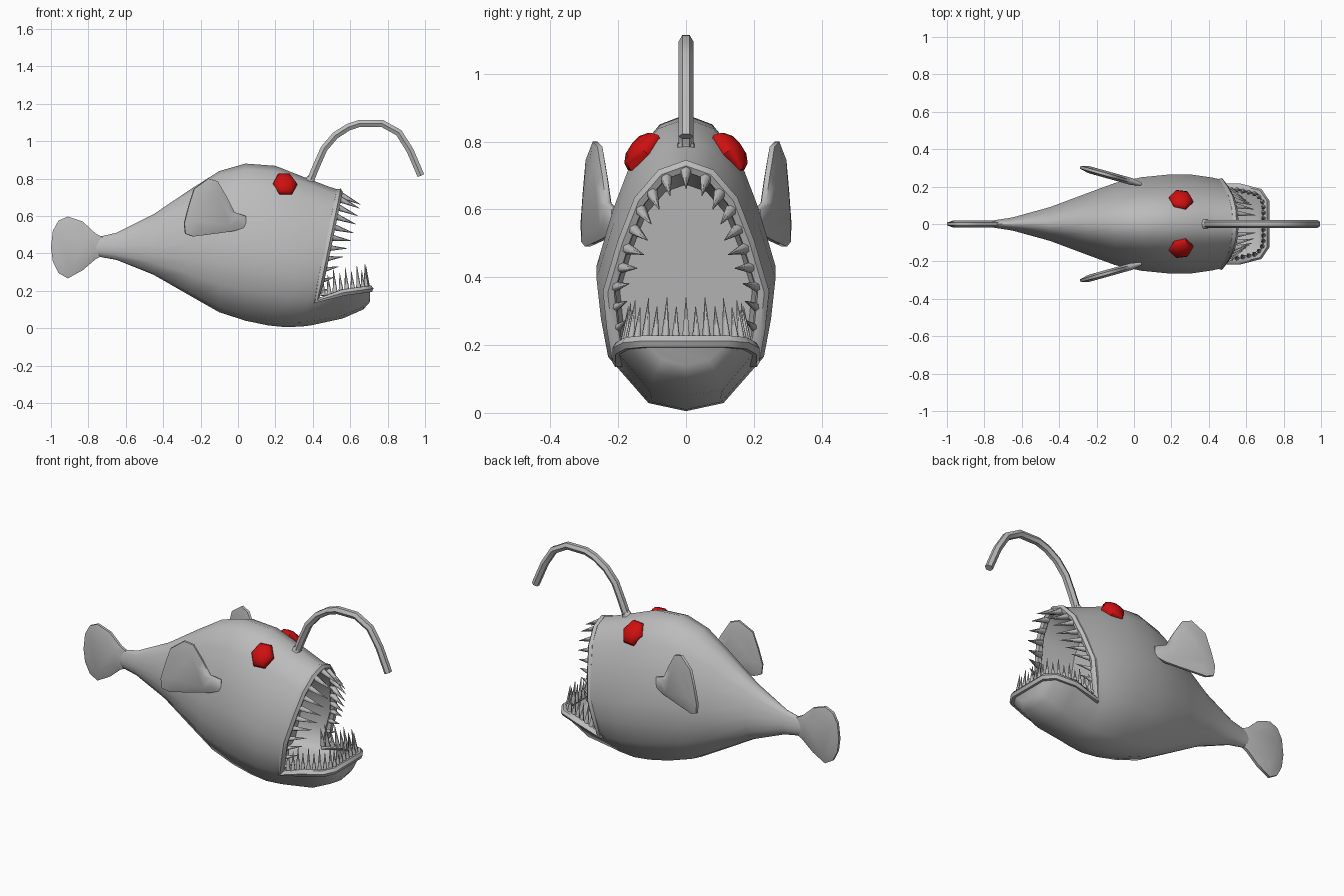
import bpy, bmesh, math
from mathutils import Vector, Matrix

if "Cube" in bpy.data.objects:
    bpy.data.objects.remove(bpy.data.objects["Cube"])


def material(name, rgb):
    m = bpy.data.materials.new(name)
    m.diffuse_color = (*rgb, 1)
    m.use_nodes = True
    m.node_tree.nodes["Principled BSDF"].inputs["Base Color"].default_value = m.diffuse_color
    return m


GREY = material("skin grey", (0.5, 0.5, 0.5))
RED = material("eye red", (0.62, 0.005, 0.005))


def finish(bm, name, mat=GREY, angle=40):
    bmesh.ops.recalc_face_normals(bm, faces=bm.faces)
    me = bpy.data.meshes.new(name)
    bm.to_mesh(me)
    bm.free()
    ob = bpy.data.objects.new(name, me)
    bpy.context.collection.objects.link(ob)
    me.materials.append(mat)
    smooth(ob, angle)
    return ob


def smooth(ob, angle):
    bpy.ops.object.select_all(action='DESELECT')
    ob.select_set(True)
    bpy.context.view_layer.objects.active = ob
    bpy.ops.object.shade_smooth_by_angle(angle=math.radians(angle))


def tube(name, pts, radius, closed=False):
    cu = bpy.data.curves.new(name, 'CURVE')
    cu.dimensions = '3D'
    cu.bevel_depth = radius
    cu.bevel_resolution = 1
    cu.use_fill_caps = True
    sp = cu.splines.new('POLY')
    sp.points.add(len(pts) - 1)
    for p, co in zip(sp.points, pts):
        p.co = (*co, 1)
    sp.use_cyclic_u = closed
    ob = bpy.data.objects.new(name, cu)
    bpy.context.collection.objects.link(ob)
    bpy.ops.object.select_all(action='DESELECT')
    ob.select_set(True)
    bpy.context.view_layer.objects.active = ob
    bpy.ops.object.convert(target='MESH')
    ob = bpy.context.object
    ob.data.materials.clear()
    ob.data.materials.append(GREY)
    smooth(ob, 50)
    return ob


def along(pts, n):
    """n evenly spaced points on a polyline."""
    seg = [(b - a).length for a, b in zip(pts, pts[1:])]
    out = []
    for k in range(n):
        d = sum(seg) * (k + 0.5) / n
        for a, b, l in zip(pts, pts[1:], seg):
            if d <= l:
                out.append(a.lerp(b, d / l))
                break
            d -= l
    return out


# Body rings: x at top, x at bottom, z low, z high, half width
RINGS = [(-.76, -.76, .385, .485, .018), (-.65, -.65, .365, .51, .035),
         (-.45, -.45, .285, .61, .09), (-.25, -.25, .17, .745, .165),
         (-.1, -.1, .085, .84, .22), (.04, .04, .04, .88, .25),
         (.2, .16, .015, .868, .264), (.36, .26, .005, .805, .264),
         (.49, .35, .01, .755, .248), (.54, .39, .015, .74, .238)]
HALF = [(0, 1), (.31, .965), (.6, .86), (.81, .69), (1, .49),
        (.95, .34), (.87, .2), (.42, .03), (0, 0)]
SECTION = HALF + [(-a, t) for a, t in HALF[-2:0:-1]]

bm = bmesh.new()
rings = [[bm.verts.new((xb + (xt - xb) * t, w * a, zl + (zh - zl) * t))
          for a, t in SECTION] for xt, xb, zl, zh, w in RINGS]
for r, s in zip(rings, rings[1:]):
    for i in range(16):
        j = (i + 1) % 16
        bm.faces.new((r[i], r[j], s[j], s[i]))
bm.faces.new(rings[0])

# Lower jaw skin: x, half width, rim height, keel height
JAW = [(.56, .208, .185, .052), (.67, .18, .2, .1), (.705, .125, .205, .14)]
mouth = rings[-1]
jaw = [mouth[6:11]]
for x, w, zr, zk in JAW:
    jaw.append([bm.verts.new((x, w * a, z)) for a, z in
                ((1, zr), (.52, zk + .015), (0, zk), (-.52, zk + .015), (-1, zr))])
for r, s in zip(jaw, jaw[1:]):
    for i in range(4):
        bm.faces.new((r[i], r[i + 1], s[i + 1], s[i]))
bm.faces.new(jaw[-1])

# Mouth cavity and back wall
arch = mouth[10:] + mouth[:7]
back = [bm.verts.new((.24 + .1 * v.co.z, v.co.y * .82, .3 + (v.co.z - .3) * .85)) for v in arch]
for i in range(12):
    bm.faces.new((arch[i], arch[i + 1], back[i + 1], back[i]))

# Mouth floor
stations = [(back[-1], back[0])] + [(r[0], r[4]) for r in jaw]
floor = []
for k, (p, q) in enumerate(stations):
    dx = -.03 if k == len(stations) - 1 else 0
    a, b = (bm.verts.new((v.co.x + dx, v.co.y * .78, v.co.z - .03)) for v in (p, q))
    floor.append((p, a, b, q))
for r, s in zip(floor, floor[1:]):
    for i in range(3):
        bm.faces.new((r[i], r[i + 1], s[i + 1], s[i]))
bm.faces.new(floor[-1])
bm.faces.new(back + [floor[0][1], floor[0][2]])

arch_pts = [Vector((v.co.x, v.co.y * .95, v.co.z - .012)) for v in arch]
rim_pts = [Vector((v.co.x, v.co.y * .95, v.co.z + .005))
           for v in [r[0] for r in jaw] + [r[4] for r in reversed(jaw)]]
finish(bm, "body", angle=50)

# Rounded lips around the opening
tube("lips", arch_pts + rim_pts[1:-1], .02, closed=True)


def teeth(name, items):
    b = bmesh.new()
    for base, d, rad in items:
        rot = d.to_track_quat('Z', 'Y').to_matrix().to_4x4()
        bmesh.ops.create_cone(b, cap_ends=True, segments=6, radius1=rad, radius2=.001,
                              depth=d.length, matrix=Matrix.Translation(base + d / 2) @ rot)
    finish(b, name, angle=65)


# Upper teeth lean forwards and inwards, shrinking toward the corners
upper = []
for p in along(arch_pts, 21):
    inward = Vector((0, -p.y, .42 - p.z)).normalized()
    size = .55 + .45 * min(1, max(0, (p.z - .15) / .35))
    upper.append((p + inward * .012, (Vector((.115, 0, 0)) + inward * .055) * size, .017 * size + .002))
teeth("upper_teeth", upper)

# Lower teeth stand upright along the jaw rim
lower = []
for k, p in enumerate(along(rim_pts, 27)):
    size = 1 if k % 2 else .8
    lower.append((p + Vector((-.012, -p.y * .06, 0)), Vector((-.01, -p.y * .08, .13)) * size, .014))
teeth("lower_teeth", lower)

# Lure stalk with flared root
LURE = [(.375, 0, .76), (.42, 0, .87), (.46, 0, .96), (.52, 0, 1.03), (.59, 0, 1.075),
        (.65, 0, 1.095), (.77, 0, 1.095), (.86, 0, 1.045), (.92, 0, .95), (.978, 0, .815)]
tube("lure_stalk", LURE, .022)
teeth("lure_root", [(Vector((.375, 0, .77)), Vector((.035, 0, .08)), .036)])


def fin(name, outline, place, thick):
    """Thin padded plate from an x-z outline; place maps (x, z, offset) to 3D."""
    b = bmesh.new()
    n = len(outline)
    cx = sum(p[0] for p in outline) / n
    cz = sum(p[1] for p in outline) / n
    rim = {s: [b.verts.new(place(x, z, s * thick * .4)) for x, z in outline] for s in (1, -1)}
    for s in (1, -1):
        inner = [b.verts.new(place(cx + (x - cx) * .7, cz + (z - cz) * .7, s * thick))
                 for x, z in outline]
        for i in range(n):
            j = (i + 1) % n
            b.faces.new((rim[s][i], rim[s][j], inner[j], inner[i]))
        b.faces.new(inner)
    for i in range(n):
        j = (i + 1) % n
        b.faces.new((rim[1][i], rim[1][j], rim[-1][j], rim[-1][i]))
    finish(b, name, angle=60)


# Tail fin
TAIL = [(-.72, .485), (-.76, .505), (-.83, .57), (-.91, .597), (-.96, .575), (-.99, .52),
        (-1, .43), (-.99, .355), (-.96, .295), (-.91, .266), (-.83, .31), (-.76, .37), (-.72, .39)]
fin("tail_fin", TAIL, lambda x, z, o: (x, o, z), .02)

# Side fins swept outwards and the eyes
SIDE = [(.04, .54), (.04, .6), (-.02, .62), (-.06, .7), (-.11, .785), (-.16, .8), (-.235, .745),
        (-.265, .65), (-.288, .56), (-.282, .505), (-.24, .49), (-.1, .508), (-.02, .52)]
for side, label in ((1, "left"), (-1, "right")):
    fin(label + "_side_fin", SIDE,
        lambda x, z, o: (x + o * .28, side * (.212 + (.04 - x) * .28 + o), z), .018)
    b = bmesh.new()
    normal = Vector((.1, side * .78, .62))
    mat = (Matrix.Translation((.25, side * .127, .768))
           @ normal.to_track_quat('Z', 'X').to_matrix().to_4x4()
           @ Matrix.Diagonal((.076, .068, .042, 1)))
    bmesh.ops.create_uvsphere(b, u_segments=6, v_segments=6, radius=1, matrix=mat)
    finish(b, label + "_eye", RED, 50)
